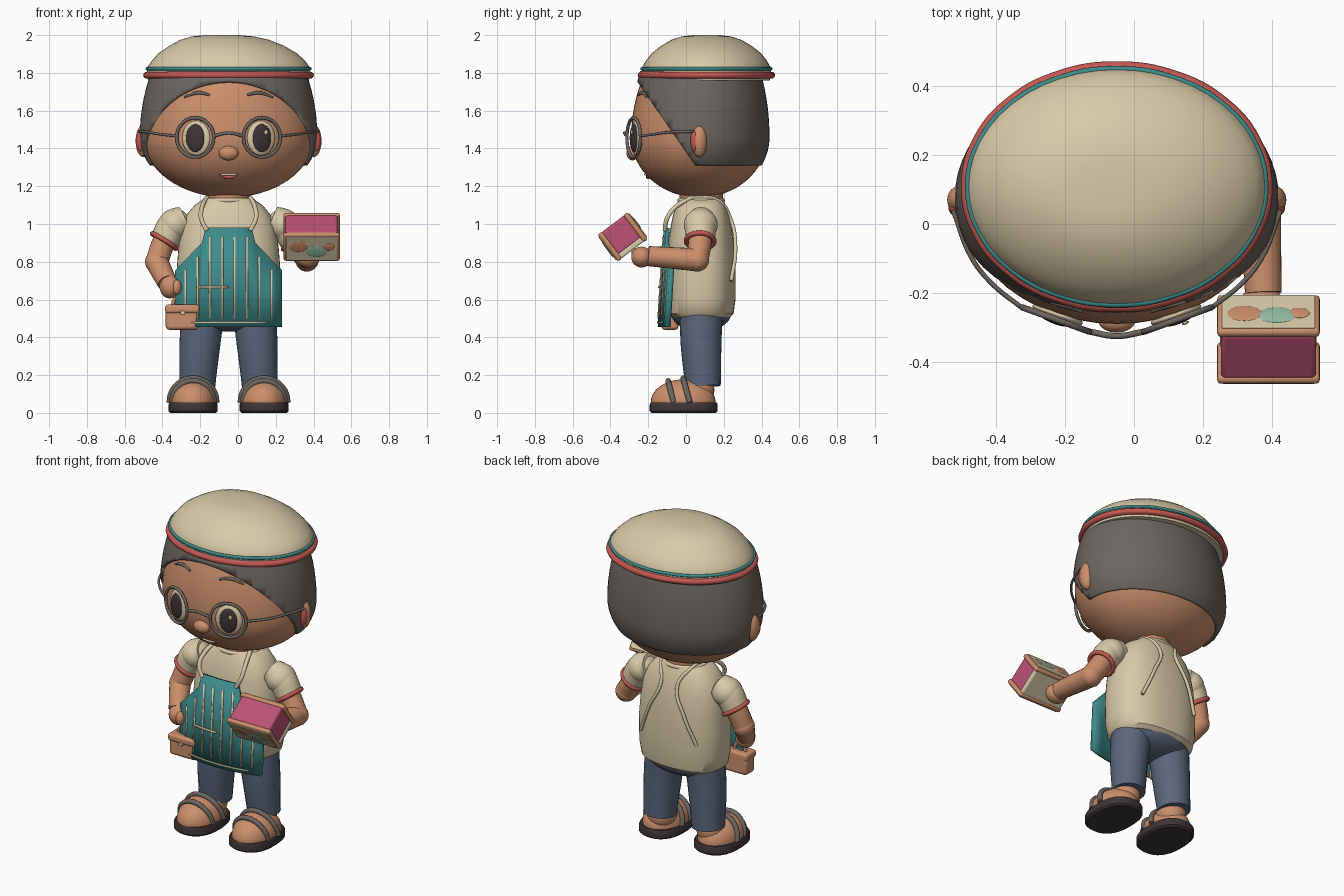
import bpy, bmesh, math
from mathutils import Matrix, Vector

if "Cube" in bpy.data.objects:
    bpy.data.objects.remove(bpy.data.objects["Cube"])

CX = -0.05  # body centre line
made = []


def material(name, r, g, b):
    col = [((c / 255 + 0.055) / 1.055) ** 2.4 for c in (r, g, b)] + [1]
    m = bpy.data.materials.new(name)
    m.use_nodes = True
    m.diffuse_color = col
    bsdf = m.node_tree.nodes["Principled BSDF"]
    bsdf.inputs["Base Color"].default_value = col
    bsdf.inputs["Roughness"].default_value = 0.8
    return m


cream = material("cream", 217, 202, 168)
skin = material("skin", 204, 143, 108)
grey = material("warm_grey", 108, 102, 97)
teal = material("teal", 62, 140, 140)
red = material("red", 196, 88, 82)
denim = material("denim", 92, 102, 123)
dark = material("dark_brown", 62, 52, 54)
pink = material("pink", 188, 82, 118)
mint = material("mint", 148, 190, 164)


def finish(name, mesh, mat):
    ob = bpy.data.objects.new(name, mesh)
    bpy.context.collection.objects.link(ob)
    mesh.materials.clear()
    mesh.materials.append(mat)
    made.append(ob)
    return ob


def from_bmesh(name, bm, mat):
    bmesh.ops.recalc_face_normals(bm, faces=bm.faces)
    mesh = bpy.data.meshes.new(name)
    bm.to_mesh(mesh)
    bm.free()
    return finish(name, mesh, mat)


def ball(name, loc, r, mat, top=None, yaw=0, frame=Matrix(), cuts=(), seg=32):
    """Ellipsoid; top gives a different upper height, cuts remove planes' outer sides."""
    bm = bmesh.new()
    bmesh.ops.create_uvsphere(bm, u_segments=seg, v_segments=seg * 2 // 3, radius=1)
    for v in bm.verts:
        v.co = (v.co.x * r[0], v.co.y * r[1], v.co.z * (top if top and v.co.z > 0 else r[2]))
    bm.transform(frame @ Matrix.Translation(loc) @ Matrix.Rotation(yaw, 4, 'Z'))
    for co, no in cuts:
        geom = bm.verts[:] + bm.edges[:] + bm.faces[:]
        bmesh.ops.bisect_plane(bm, geom=geom, plane_co=co, plane_no=no, clear_outer=True)
    return from_bmesh(name, bm, mat)


def box(name, loc, size, mat, bevel=0.01, frame=Matrix()):
    bm = bmesh.new()
    bmesh.ops.create_cube(bm, size=1)
    bm.transform(frame @ Matrix.Translation(loc) @ Matrix.Diagonal((*size, 1)))
    ob = from_bmesh(name, bm, mat)
    if bevel:
        mod = ob.modifiers.new("Bevel", 'BEVEL')
        mod.width, mod.segments = bevel, 3
    return ob


def tube(name, pts, radii, mat, cyclic=False, res=4):
    cu = bpy.data.curves.new(name, 'CURVE')
    cu.dimensions, cu.bevel_depth, cu.bevel_resolution = '3D', 1, res
    cu.resolution_u, cu.use_fill_caps = 6, True
    sp = cu.splines.new('BEZIER')
    sp.bezier_points.add(len(pts) - 1)
    sp.use_cyclic_u = cyclic
    for i, (bp, p) in enumerate(zip(sp.bezier_points, pts)):
        bp.co = p
        bp.radius = radii if isinstance(radii, float) else radii[i]
        bp.handle_left_type = bp.handle_right_type = 'AUTO'
    tmp = bpy.data.objects.new(name + "_path", cu)
    bpy.context.collection.objects.link(tmp)
    dg = bpy.context.evaluated_depsgraph_get()
    mesh = bpy.data.meshes.new_from_object(tmp.evaluated_get(dg))
    bpy.data.objects.remove(tmp)
    return finish(name, mesh, mat)


def ring(name, center, normal, rx, ry, thick, mat):
    q = Vector(normal).to_track_quat('Z', 'Y') if normal else Matrix.Identity(3)
    pts = [Vector(center) + q @ Vector((rx * math.cos(a), ry * math.sin(a), 0))
           for a in (math.tau * i / 16 for i in range(16))]
    return tube(name, pts, thick, mat, True, 3)


def loft(name, rows, mat, n=2.0, seg=48):
    """Stack of super-ellipse rings given as (z, rx, ry, cx, cy)."""
    bm, prev = bmesh.new(), None
    power = lambda t: math.copysign(abs(t) ** (2 / n), t)
    for z, rx, ry, cx, cy in rows:
        cur = [bm.verts.new((cx + rx * power(math.cos(a)), cy + ry * power(math.sin(a)), z))
               for a in (math.tau * i / seg for i in range(seg))]
        if prev:
            for i in range(seg):
                j = (i + 1) % seg
                bm.faces.new((prev[i], prev[j], cur[j], cur[i]))
        else:
            bm.faces.new(cur[::-1])
        prev = cur
    bm.faces.new(prev)
    return from_bmesh(name, bm, mat)


# Head and hair shell
CROWN = ((0, 0, 1.81), (0, 0, 1))
ball("head", (CX, 0.07, 1.46), (0.45, 0.36, 0.32), skin, top=0.56, cuts=[CROWN], seg=48)
hair = ball("hair", (CX, 0.075, 1.46), (0.47, 0.367, 0.325), grey, top=0.7, seg=64, cuts=[
    CROWN, ((0, 0, 1.31), (0, 0, -1)), ((0, -0.235, 1.72), (0, -0.41, -0.285))])
shell = hair.modifiers.new("Thickness", 'SOLIDIFY')
shell.thickness, shell.offset = 0.03, -1


def face_y(dx, z):
    rz = 0.56 if z > 1.46 else 0.32
    return 0.07 - 0.36 * math.sqrt(1 - (dx / 0.45) ** 2 - ((z - 1.46) / rz) ** 2)


# Face, spectacles and ears
tilt = math.radians(20)
for s, side in ((1, "left"), (-1, "right")):
    out = Vector((s * math.sin(tilt), -math.cos(tilt), 0))
    eye = Vector((CX + s * 0.172, face_y(0.172, 1.455), 1.455))
    ball(side + "_eye", eye, (0.078, 0.02, 0.092), cream, yaw=s * tilt)
    ball(side + "_pupil", eye + out * 0.013, (0.052, 0.016, 0.074), dark, yaw=s * tilt)
    ball(side + "_glint", eye + out * 0.026 + Vector((0.018, 0, 0.03)),
         (0.011, 0.005, 0.013), cream, yaw=s * tilt, seg=12)
    ring(side + "_lens_rim", (CX + s * 0.177, -0.277, 1.458), out, 0.104, 0.104, 0.009, grey)
    tube(side + "_temple", [(CX + s * x, y, z) for x, y, z in (
        (0.275, -0.243, 1.465), (0.36, -0.175, 1.475), (0.42, -0.1, 1.485), (0.475, 0.04, 1.49))],
        0.007, grey)
    tube(side + "_brow", [(CX + s * x, face_y(x, z) - 0.002, z) for x, z in (
        (0.10, 1.683), (0.16, 1.695), (0.235, 1.672))], [0.006, 0.01, 0.005], grey)
    ball(side + "_ear", (CX + s * 0.452, 0.07, 1.44), (0.04, 0.042, 0.085), skin)
    ball(side + "_inner_ear", (CX + s * 0.466, 0.046, 1.44), (0.022, 0.022, 0.058), red)
tube("bridge", [(CX + x, y, z) for x, y, z in (
    (-0.08, -0.312, 1.465), (0, -0.325, 1.482), (0.08, -0.312, 1.465))], 0.009, grey)
ball("nose", (CX, -0.283, 1.375), (0.052, 0.032, 0.038), skin)
tube("mouth", [(CX + x, face_y(x, z) - 0.001, z) for x, z in (
    (-0.05, 1.26), (0, 1.248), (0.05, 1.26))], [0.004, 0.011, 0.004], red)
tube("teeth", [(CX + x, face_y(x, 1.262) - 0.003, 1.262) for x in (-0.04, 0, 0.04)], 0.006, cream)

# Cap with its two bands
loft("cap", [(z, rx, rx * 0.79, CX + ox, 0.108) for z, rx, ox in (
    (1.76, 0.425, 0), (1.79, 0.435, 0), (1.83, 0.43, 0), (1.865, 0.405, 0), (1.905, 0.365, -0.005),
    (1.945, 0.30, -0.01), (1.975, 0.235, -0.02), (1.993, 0.165, -0.03), (2.0, 0.09, -0.035))], cream)
ring("cap_red_band", (CX, 0.108, 1.788), None, 0.434, 0.346, 0.018, red)
ring("cap_teal_band", (CX, 0.108, 1.822), None, 0.431, 0.341, 0.009, teal)

# Neck, shirt and trousers
tube("neck", [(CX, 0.08, 1.02), (CX, 0.08, 1.2)], 0.115, skin)
loft("shirt", [(z, rx, ry, CX, 0.08) for z, rx, ry in (
    (0.505, 0.235, 0.15), (0.525, 0.258, 0.172), (0.6, 0.272, 0.182), (0.75, 0.275, 0.183),
    (0.88, 0.265, 0.176), (0.98, 0.25, 0.163), (1.05, 0.222, 0.148), (1.1, 0.18, 0.13),
    (1.13, 0.135, 0.118))], cream, n=2.4)
ring("collar", (CX, 0.08, 1.125), None, 0.128, 0.114, 0.012, cream)
ball("hips", (CX, 0.08, 0.53), (0.25, 0.16, 0.1), denim)
for s, side in ((1, "left"), (-1, "right")):
    tube(side + "_trouser_leg", [(CX + s * 0.135, 0.08, 0.54), (CX + s * 0.152, 0.08, 0.36),
         (CX + s * 0.165, 0.09, 0.14)], [0.115, 0.108, 0.094], denim, res=8)
    # Sandals
    fx = CX + s * 0.188
    loft(side + "_sole", [(z, rx, rx + 0.05, fx, -0.012) for z, rx in (
        (0, 0.12), (0.01, 0.13), (0.045, 0.13), (0.056, 0.124))], dark, n=2.4)
    ball(side + "_foot", (fx, -0.015, 0.055), (0.122, 0.172, 0.05), skin, top=0.122)
    ball(side + "_ankle", (fx - s * 0.02, 0.06, 0.12), (0.085, 0.09, 0.09), skin)
    for part, y, lean in (("toe", -0.095, 0.03), ("instep", -0.015, 0.035)):
        k = math.sqrt(1 - ((y + 0.015) / 0.172) ** 2)
        arc = [math.pi * i / 8 for i in range(9)]
        tube(f"{side}_{part}_strap", [(fx + (0.122 * k + 0.004) * math.cos(a),
             y + lean * (1 - math.sin(a)), 0.055 + (0.122 * k + 0.006) * math.sin(a)) for a in arc],
             0.015, grey)


# Apron: bent panel with thin stripes
def apron_y(dx, z):
    return -0.13 + 0.6 * dx * dx + 0.06 * (z - 0.6)


def apron_top(dx):
    d = abs(dx)
    if d <= 0.12:
        return 0.98
    return 0.98 - (d - 0.12) * 4 if d < 0.14 else 0.9 - (d - 0.14) * 1.05


def apron_strip(name, columns, mat, thick, lift=0.0):
    bm, prev = bmesh.new(), None
    for dx, lo, hi in columns:
        cur = [bm.verts.new((CX + dx, apron_y(dx, z) - lift, z)) for z in (lo, (lo + hi) / 2, hi)]
        if prev:
            for i in (0, 1):
                bm.faces.new((prev[i], cur[i], cur[i + 1], prev[i + 1]))
        prev = cur
    mod = from_bmesh(name, bm, mat).modifiers.new("Thickness", 'SOLIDIFY')
    mod.thickness, mod.offset = thick, 0


half = (0.28, 0.21, 0.14, 0.12, 0.06)
panel = [-d for d in half] + [0] + list(half[::-1])
apron_strip("apron", [(d, 0.455, apron_top(d)) for d in panel], teal, 0.022)
for i in range(8):
    d = -0.228 + i * 0.065
    apron_strip(f"apron_stripe_{i}", [(x, 0.5, apron_top(d) - 0.05)
                for x in (d - 0.005, d + 0.005)], cream, 0.008, 0.012)
apron_strip("apron_hem", [(d, 0.475, 0.483) for d in panel[1:-1]], cream, 0.008, 0.012)
apron_strip("pocket_edge", [(d, 0.66, 0.672) for d in (-0.17, -0.08, 0)], cream, 0.009, 0.017)
for s, side in ((1, "left"), (-1, "right")):
    tube(side + "_front_strap", [(CX + s * x, y, z) for x, y, z in (
        (0.115, -0.112, 0.965), (0.145, -0.1, 1.03), (0.14, -0.055, 1.09), (0.115, 0.03, 1.14))],
        0.012, cream)
    tube(side + "_back_strap", [(CX + s * x, y, z) for x, y, z in (
        (0.115, 0.03, 1.14), (0.1, 0.17, 1.125), (0.055, 0.235, 1.03), (0.12, 0.262, 0.87),
        (0.19, 0.24, 0.7))], 0.01, cream)

# Arms: one hanging, one bent forward
arms = {
    "right": ((-0.28, 0.08, 1.02), (-0.39, 0.07, 0.91), (-0.43, 0.05, 0.8), (-0.375, -0.05, 0.69)),
    "left": ((0.18, 0.08, 1.02), (0.30, 0.075, 0.91), (0.365, 0.06, 0.81), (0.375, -0.2, 0.83)),
}
for side, pts in arms.items():
    sh, cuff, elbow, wrist = map(Vector, pts)
    mid = sh.lerp(cuff, 0.4) + Vector((math.copysign(0.012, sh.x), 0, 0.02))
    ball(side + "_shoulder", mid, (0.085, 0.09, 0.085), cream)
    tube(side + "_sleeve", [sh, mid, cuff], [0.075, 0.084, 0.077], cream, res=8)
    ring(side + "_sleeve_band", cuff, cuff - mid, 0.074, 0.074, 0.013, red)
    tube(side + "_upper_arm", [mid, cuff, elbow], [0.06, 0.062, 0.06], skin, res=8)
    ball(side + "_elbow", elbow, (0.062, 0.062, 0.062), skin)
    tube(side + "_forearm", [elbow, wrist], [0.061, 0.053], skin, res=8)
ball("right_hand", (-0.36, -0.065, 0.668), (0.055, 0.058, 0.062), skin)
ball("right_thumb", (-0.325, -0.1, 0.665), (0.026, 0.026, 0.04), skin)
ball("left_hand", (0.37, -0.235, 0.825), (0.065, 0.055, 0.055), skin)
ball("left_thumb", (0.31, -0.25, 0.85), (0.025, 0.04, 0.025), skin)

# Small satchel
box("bag", (-0.295, -0.085, 0.505), (0.175, 0.09, 0.13), skin, 0.018)
box("bag_flap", (-0.295, -0.09, 0.55), (0.182, 0.1, 0.045), skin, 0.014)
box("bag_clasp", (-0.292, -0.142, 0.53), (0.025, 0.008, 0.02), cream, 0.003)
tube("bag_handle", [(-0.35, -0.085, 0.56), (-0.33, -0.085, 0.605), (-0.29, -0.085, 0.605),
     (-0.27, -0.085, 0.56)], 0.01, skin)

# Tilted treat box held in the left hand
held = Matrix.Translation((0.39, -0.335, 0.932)) @ Matrix.Rotation(math.radians(37), 4, 'X')
box("box_filling", (0, 0, 0.012), (0.275, 0.16, 0.15), pink, 0.012, held)
box("box_base", (0, 0, -0.072), (0.28, 0.165, 0.03), cream, 0.008, held)
for s, side in ((1, "back"), (-1, "front")):
    box(side + "_panel", (0, s * 0.085, 0), (0.298, 0.028, 0.18), skin, 0.012, held)
    box(side + "_label", (0, s * 0.1, 0), (0.27, 0.008, 0.155), cream, 0.003, held)
    for part, x, z, rx, rz, mat in (("large", -0.07, 0.012, 0.05, 0.036, skin),
                                    ("leaf", 0.025, -0.02 * -s, 0.055, 0.036, mint),
                                    ("small", 0.09, 0.01, 0.03, 0.024, skin)):
        ball(f"{side}_{part}_spot", (x, s * 0.104, z), (rx, 0.004, rz), mat, frame=held, seg=20)

# Smooth shading with sharp creases kept
bpy.ops.object.select_all(action='DESELECT')
for ob in made:
    ob.select_set(True)
bpy.context.view_layer.objects.active = made[0]
bpy.ops.object.shade_smooth_by_angle(angle=math.radians(40))
